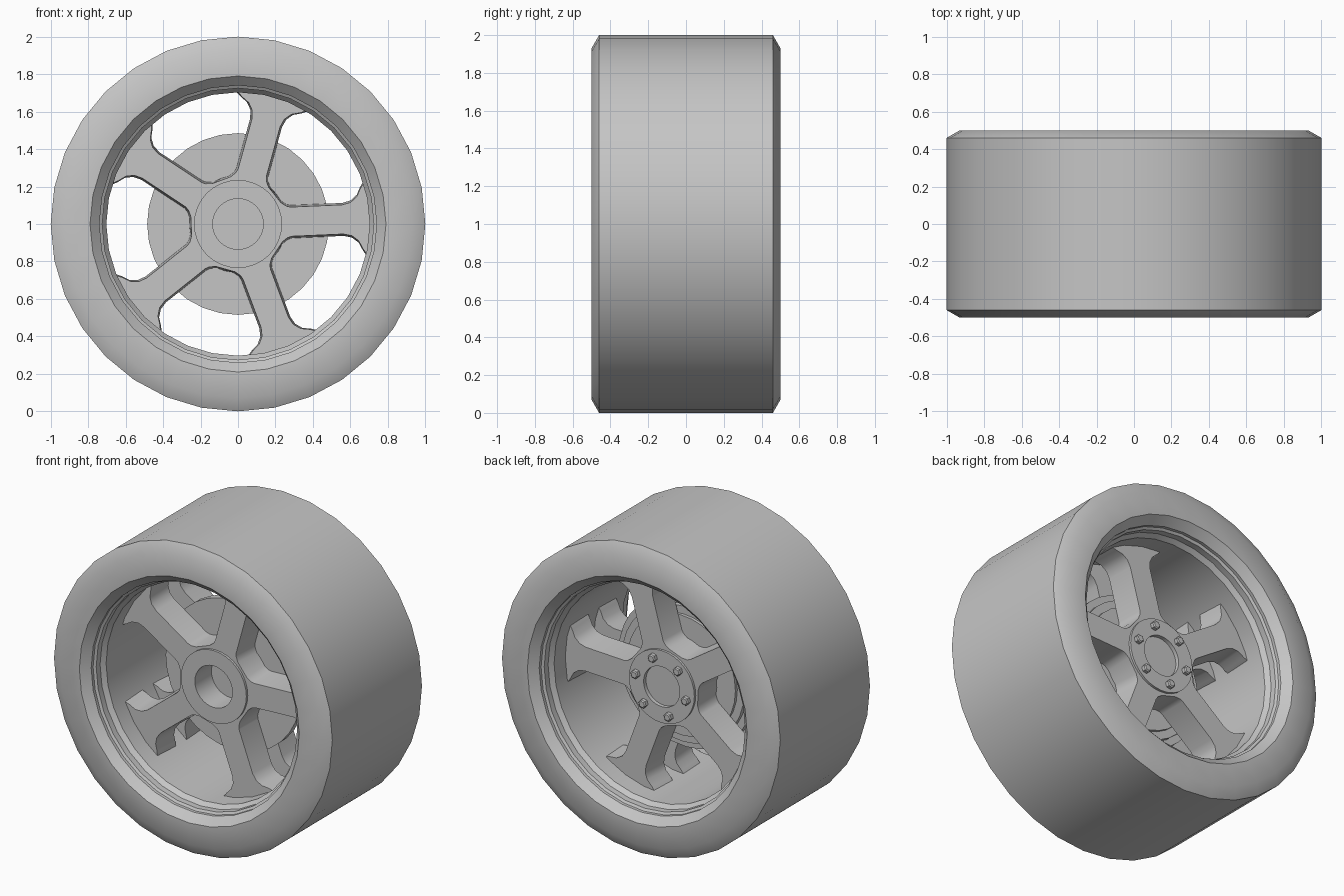
import bpy, bmesh
from math import sin, cos, pi, radians, hypot

old = bpy.data.objects.get("Cube")
if old:
    bpy.data.objects.remove(old, do_unlink=True)

grey = bpy.data.materials.new("plain_grey")
grey.use_nodes = True
grey.diffuse_color = (0.56, 0.56, 0.56, 1)
grey.node_tree.nodes["Principled BSDF"].inputs["Base Color"].default_value = grey.diffuse_color

AXLE_Z = 1.0


def finish(name, bm, angle=31):
    """Turn a bmesh into a shaded object raised to axle height."""
    bmesh.ops.remove_doubles(bm, verts=bm.verts, dist=1e-5)
    bmesh.ops.recalc_face_normals(bm, faces=bm.faces)
    mesh = bpy.data.meshes.new(name)
    bm.to_mesh(mesh)
    bm.free()
    mesh.materials.append(grey)
    obj = bpy.data.objects.new(name, mesh)
    obj.location.z = AXLE_Z
    bpy.context.collection.objects.link(obj)
    bpy.ops.object.select_all(action='DESELECT')
    obj.select_set(True)
    bpy.context.view_layer.objects.active = obj
    bpy.ops.object.shade_smooth_by_angle(angle=radians(angle))
    return obj


def lathe(name, profile, closed=False, sides=32):
    """Spin (radius, y) points around the axle."""
    bm = bmesh.new()
    rings = [[bm.verts.new((r * cos(2 * pi * k / sides), y, r * sin(2 * pi * k / sides)))
              for k in range(sides)] for r, y in profile]
    pairs = list(zip(rings, rings[1:]))
    if closed:
        pairs.append((rings[-1], rings[0]))
    for a, b in pairs:
        for k in range(sides):
            j = (k + 1) % sides
            bm.faces.new((a[k], a[j], b[j], b[k]))
    bmesh.ops.dissolve_degenerate(bm, edges=bm.edges, dist=1e-6)
    return finish(name, bm)


# Tyre and rim barrel as one turned ring
half = [(1, .46), (.93, .5), (.79, .5), (.74, .45), (.74, .43),
        (.725, .42), (.725, .38), (.703, .35)]
lathe("tyre_and_rim", half + [(r, -y) for r, y in reversed(half)], closed=True)


def spoke_outline(grow):
    """Outline of one fifth of the wheel face, spoke along +u."""
    bis = radians(36)
    side = [(.18 * cos(bis), .18 * sin(bis)),
            ((.25 + grow) * cos(bis), (.25 + grow) * sin(bis))]
    side += [(u, v + grow) for u, v in
             [(.233, .105), (.262, .084), (.285, .078), (.56, .078), (.605, .089),
              (.64, .118), (.66, .16), (.69, .205)]]
    side += [(.705, .1)]
    return side + [(.714, 0)] + [(u, -v) for u, v in reversed(side)]


def spokes(name, facing):
    """Five flared spokes, with a slight draft towards the middle."""
    bm = bmesh.new()
    for k in range(5):
        a = radians(2.5 + 72 * k)
        loops = []
        for grow, depth in ((0, .235), (.01, .055)):
            loops.append([bm.verts.new((u * cos(a) - v * sin(a), facing * depth,
                                        u * sin(a) + v * cos(a)))
                          for u, v in spoke_outline(grow)])
        top, low = loops
        bm.faces.new(top)
        bm.faces.new(low[::-1])
        n = len(top)
        for i in range(n):
            # Open where neighbouring spokes join
            if i in (0, n - 2):
                continue
            j = (i + 1) % n
            bm.faces.new((top[i], low[i], low[j], top[j]))
    return finish(name, bm)


spokes("front_spokes", -1)
spokes("back_spokes", 1)

# Hubs: deep bore at the front, shallow capped recess at the back
lathe("front_hub", [(0, -.08), (.135, -.08), (.135, -.25), (.235, -.25), (.235, -.04), (0, -.04)])
lathe("back_hub", [(0, .225), (.13, .225), (.13, .25), (.235, .25), (.235, .04), (0, .04)])

# Stepped brake disc in the middle
lathe("brake_disc", [(0, -.05), (.485, -.05), (.485, 0), (.44, 0), (.44, .03),
                     (.39, .03), (.39, .05), (0, .05)])

# Six hexagonal bolts on the back hub
bm = bmesh.new()
for k in range(6):
    a = radians(12 + 60 * k)
    cx, cz = .185 * cos(a), .185 * sin(a)
    rings = [[bm.verts.new((cx + r * cos(pi * i / 3 + a), y, cz + r * sin(pi * i / 3 + a)))
              for i in range(6)] for r, y in ((.028, .24), (.028, .272), (.02, .278))]
    for lo, hi in zip(rings, rings[1:]):
        for i in range(6):
            j = (i + 1) % 6
            bm.faces.new((lo[i], lo[j], hi[j], hi[i]))
    bm.faces.new(rings[0][::-1])
    bm.faces.new(rings[-1])
finish("hub_bolts", bm)
